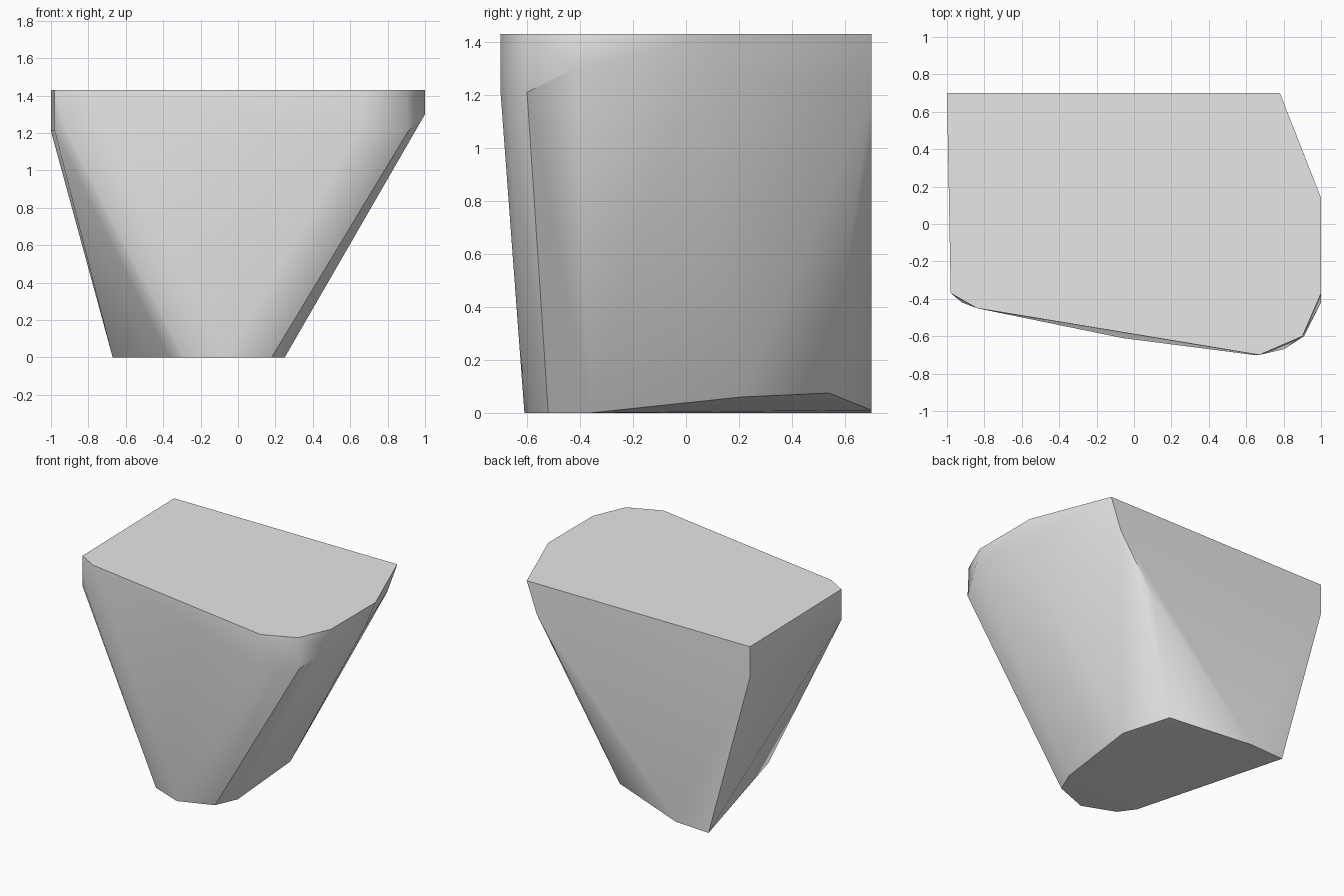
import bpy
import bmesh
import math

# Remove the default cube only
default_cube = bpy.data.objects.get("Cube")
if default_cube:
    bpy.data.objects.remove(default_cube, do_unlink=True)

HEIGHT = 1.43
BACK = 0.7
SHOULDER = 1.21


def ring(outline, z):
    """Lift a flat outline to one height."""
    return [(x, y, z) for x, y in outline]


# Flat top outline
top = ring([(-1, BACK), (0.78, BACK), (1, 0.14), (1, -0.37), (0.9, -0.6),
            (0.67, -0.7), (-0.84, -0.45), (-0.98, -0.37)], HEIGHT)

# Short upright band below the rim
shoulder = ring([(-1, BACK), (0.7, BACK), (0.91, -0.6), (0.8, -0.67),
                 (0.64, -0.7), (-0.92, -0.42), (-0.98, -0.37)], SHOULDER)
left_rim = ring([(1, 0.02), (1, -0.42)], 1.3)

# Bulge along the back edge and chamfer near the base
back_edge = ring([(0.43, BACK)], 0.81)
chamfer = [(0.15, 0.54, 0.075), (0.27, 0.21, 0.06), (-0.41, BACK, 0.01)]

# Small flat base
base = ring([(-0.67, BACK), (-0.37, -0.41), (-0.29, -0.52), (-0.06, -0.61),
             (0.18, -0.52), (0.25, -0.36)], 0)

# Wrap the rings in one convex solid
bm = bmesh.new()
for point in top + shoulder + left_rim + back_edge + chamfer + base:
    bm.verts.new(point)
hull = bmesh.ops.convex_hull(bm, input=bm.verts[:], use_existing_faces=False)
loose = [v for v in bm.verts if not v.link_faces]
bmesh.ops.delete(bm, geom=loose, context="VERTS")
bmesh.ops.dissolve_limit(bm, angle_limit=math.radians(0.5),
                         verts=bm.verts[:], edges=bm.edges[:])
bmesh.ops.recalc_face_normals(bm, faces=bm.faces[:])

mesh = bpy.data.meshes.new("tapered_block")
bm.to_mesh(mesh)
bm.free()
block = bpy.data.objects.new("tapered_block", mesh)
bpy.context.collection.objects.link(block)

# Plain grey surface
grey = bpy.data.materials.new("light_grey")
grey.use_nodes = True
colour = (0.8, 0.8, 0.8, 1)
grey.diffuse_color = colour
grey.node_tree.nodes["Principled BSDF"].inputs["Base Color"].default_value = colour
mesh.materials.append(grey)

# Smooth the rounded sides, keep the rim and base crisp
bpy.ops.object.select_all(action="DESELECT")
block.select_set(True)
bpy.context.view_layer.objects.active = block
bpy.ops.object.shade_smooth_by_angle(angle=math.radians(30))
